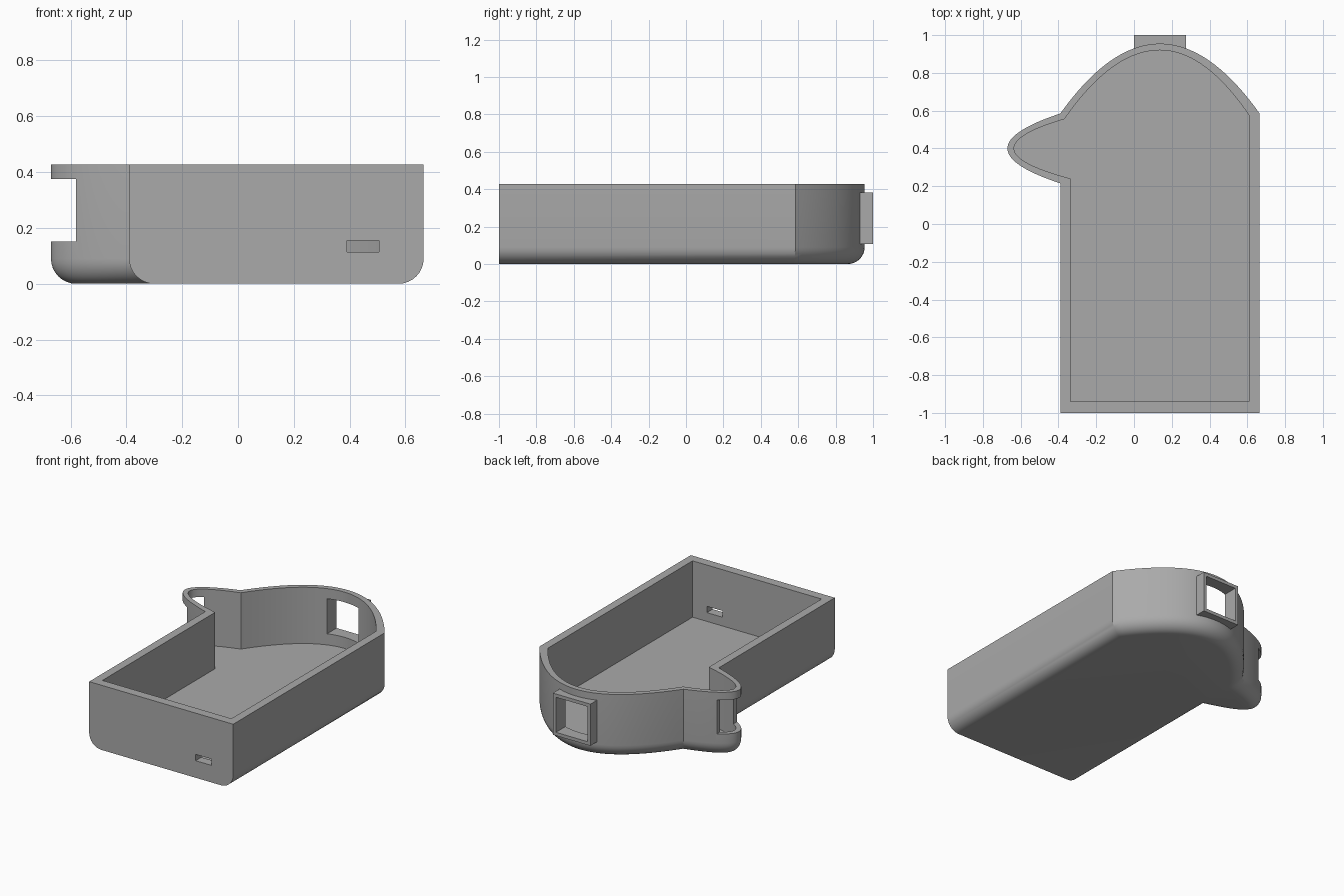
import bpy
import bmesh
from math import sin, cos, pi
from mathutils import Vector

if "Cube" in bpy.data.objects:
    bpy.data.objects.remove(bpy.data.objects["Cube"], do_unlink=True)

grey = bpy.data.materials.new("plain_grey")
grey.use_nodes = True
colour = (0.4, 0.4, 0.4, 1)
grey.diffuse_color = colour
grey.node_tree.nodes["Principled BSDF"].inputs["Base Color"].default_value = colour

HEIGHT, FILLET, FLOOR = 0.428, 0.09, 0.055
MID_X, BUMP_Y, STEPS = 0.1375, 0.4, 20


def outline(d, side, front):
    """Plan shape inset by d, with its own side wall inset and front position."""
    apex = Vector((MID_X, 0.955 - d))
    tip = Vector((-0.67 + d, BUMP_Y))
    right = Vector((0.665 - side, 0.585 - 0.3 * d))
    notch = Vector((-0.39 + 0.62 * d, 0.585 - 0.85 * d))
    lower = Vector((-0.39 + side, 0.215 + 0.72 * d))
    pts = [Vector((lower.x, front)), Vector((right.x, front))]

    def back(end, u):
        return Vector((MID_X + (end.x - MID_X) * u, apex.y + (end.y - apex.y) * u * u))

    def bump(end, u):
        return Vector((tip.x + (end.x - tip.x) * u * u, tip.y + (end.y - tip.y) * u))

    ts = [i / STEPS for i in range(STEPS + 1)]
    pts += [back(right, 1 - t) for t in ts]
    pts += [back(notch, t) for t in ts[1:]]
    pts += [bump(notch, 1 - t) for t in ts[1:]]
    pts += [bump(lower, t) for t in ts[1:]]
    return pts


def finish(name, bm):
    bmesh.ops.recalc_face_normals(bm, faces=bm.faces)
    mesh = bpy.data.meshes.new(name)
    bm.to_mesh(mesh)
    bm.free()
    mesh.materials.append(grey)
    ob = bpy.data.objects.new(name, mesh)
    bpy.context.collection.objects.link(ob)
    return ob


def box(name, lo, hi):
    bm = bmesh.new()
    bmesh.ops.create_cube(bm, size=1)
    lo, hi = Vector(lo), Vector(hi)
    for v in bm.verts:
        v.co = (lo + hi) / 2 + v.co * (hi - lo)
    return finish(name, bm)


def cut(ob, cutter):
    mod = ob.modifiers.new(cutter.name, "BOOLEAN")
    mod.operation = "DIFFERENCE"
    mod.solver = "EXACT"
    mod.object = cutter
    cutter.hide_render = True
    cutter.hide_set(True)


# Tray: rounded underside, straight outer wall, rim, straight cavity
rings = []
for i in range(9):
    a = i / 8 * pi / 2
    d = FILLET * (1 - sin(a))
    rings.append((outline(d, d, -1), FILLET * (1 - cos(a))))
rings.append((outline(0, 0, -1), HEIGHT))
cavity = outline(0.035, 0.055, -0.94)
rings += [(cavity, HEIGHT), (cavity, FLOOR)]

bm = bmesh.new()
loops = [[bm.verts.new((p.x, p.y, z)) for p in pts] for pts, z in rings]
for a, b in zip(loops, loops[1:]):
    for i in range(len(a)):
        j = (i + 1) % len(a)
        bm.faces.new((a[i], a[j], b[j], b[i]))
bm.faces.new(loops[0])
bm.faces.new(loops[-1])
tray = finish("tray", bm)

# Square frame standing out of the curved back wall
frame = box("back_frame", (0, 0.925, 0.107), (0.275, 1, 0.383))

# Openings
window = box("window_cutter", (0.022, 0.8, 0.129), (0.253, 1.1, 0.361))
slot = box("slot_cutter", (0.39, -1.1, 0.113), (0.505, -0.9, 0.155))
side_gap = box("side_gap_cutter", (-0.8, 0.1, 0.152), (-0.58, 0.7, 0.376))
for cutter in (window, slot, side_gap):
    cut(tray, cutter)
cut(frame, window)

# Apply the cuts, remove the cutters, smooth the curved walls
bpy.context.view_layer.update()
deps = bpy.context.evaluated_depsgraph_get()
results = [(ob, bpy.data.meshes.new_from_object(ob.evaluated_get(deps))) for ob in (tray, frame)]
for ob, mesh in results:
    ob.modifiers.clear()
    ob.data = mesh
for cutter in (window, slot, side_gap):
    bpy.data.objects.remove(cutter, do_unlink=True)
bpy.ops.object.select_all(action="DESELECT")
tray.select_set(True)
bpy.context.view_layer.objects.active = tray
bpy.ops.object.shade_smooth_by_angle(angle=0.5)
